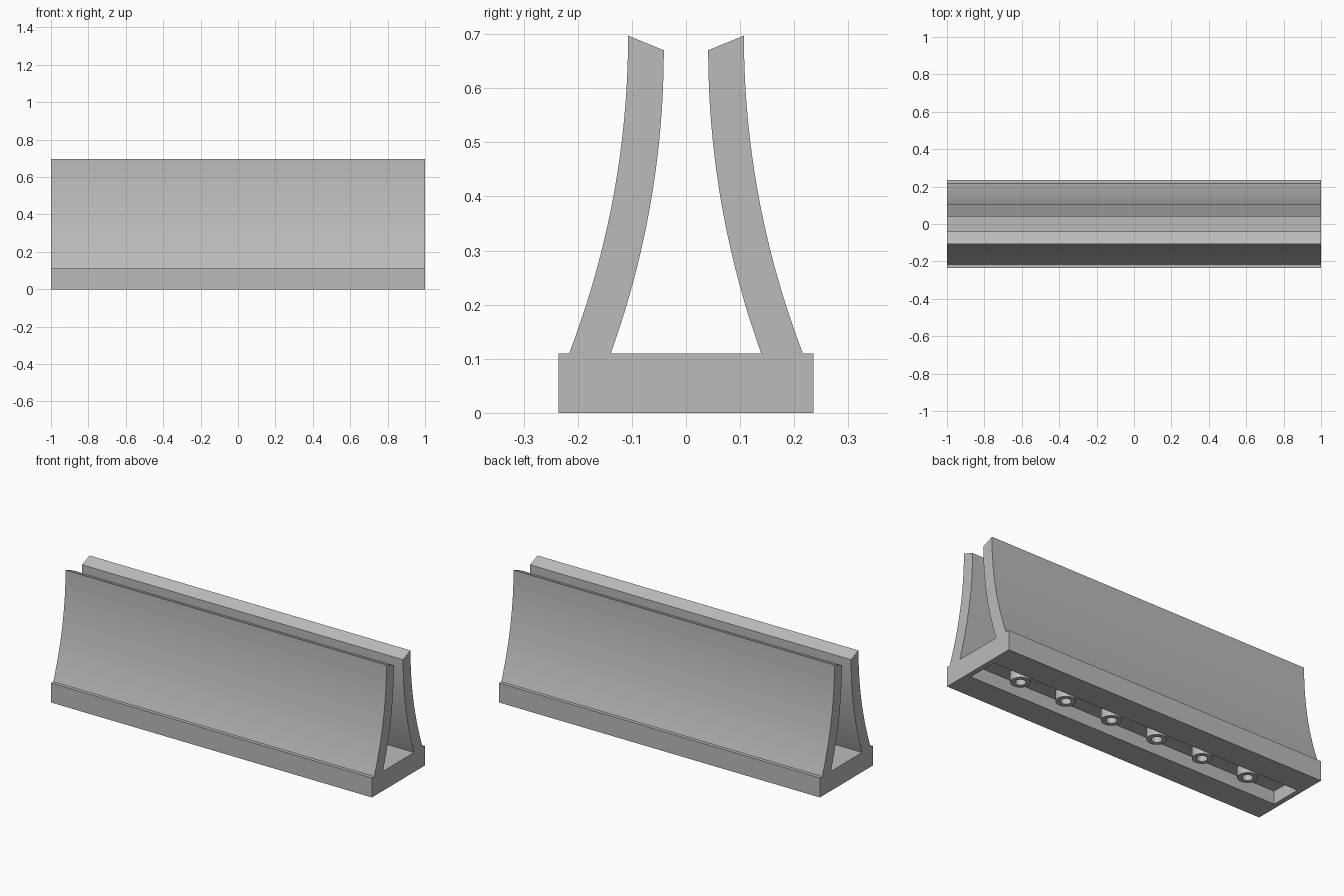
import bpy, bmesh, math
from mathutils import Vector

cube = bpy.data.objects.get("Cube")
if cube:
    bpy.data.objects.remove(cube, do_unlink=True)

grey = bpy.data.materials.new("plain grey")
grey.use_nodes = True
colour = (0.5, 0.5, 0.5, 1)
grey.diffuse_color = colour
grey.node_tree.nodes["Principled BSDF"].inputs["Base Color"].default_value = colour

BASE_TOP = 0.11
HALF_WIDTH = 0.236
CEILING = 0.073


def finish(bm, name):
    bmesh.ops.recalc_face_normals(bm, faces=bm.faces)
    mesh = bpy.data.meshes.new(name)
    bm.to_mesh(mesh)
    bm.free()
    mesh.materials.append(grey)
    obj = bpy.data.objects.new(name, mesh)
    bpy.context.collection.objects.link(obj)
    bpy.ops.object.select_all(action="DESELECT")
    obj.select_set(True)
    bpy.context.view_layer.objects.active = obj
    bpy.ops.object.shade_smooth_by_angle(angle=math.radians(25))
    return obj


def arc(y_top, z_top, y_foot, steps=24):
    """Circular flare, upright at the top and spreading to the foot."""
    dy, dz = y_foot - y_top, z_top - BASE_TOP
    radius = (dy * dy + dz * dz) / (2 * dy)
    sweep = math.asin(dz / radius)
    angles = [sweep * i / steps for i in range(steps + 1)]
    return [(y_top + radius * (1 - math.cos(a)), z_top - radius * math.sin(a))
            for a in angles]


def wall(name, side):
    """Flared wall with a slanted top edge, running the whole length."""
    outline = arc(0.107, 0.697, 0.216) + arc(0.041, 0.67, 0.139)[::-1]
    bm = bmesh.new()
    end = bm.faces.new([bm.verts.new((-1, side * y, z)) for y, z in outline])
    made = bmesh.ops.extrude_face_region(bm, geom=[end])["geom"]
    moved = [v for v in made if isinstance(v, bmesh.types.BMVert)]
    bmesh.ops.translate(bm, verts=moved, vec=(2, 0, 0))
    return finish(bm, name)


def base():
    """Block with a long recess sunk into its underside."""
    bm = bmesh.new()
    bmesh.ops.create_cube(bm, size=2)
    for v in bm.verts:
        v.co = (v.co.x, v.co.y * HALF_WIDTH, BASE_TOP if v.co.z > 0 else 0)
    bm.normal_update()
    under = min(bm.faces, key=lambda f: f.calc_center_median().z)
    bmesh.ops.inset_individual(bm, faces=[under], thickness=0.04)
    for v in under.verts:
        v.co.y = math.copysign(0.088, v.co.y)
    made = bmesh.ops.extrude_face_region(bm, geom=[under])["geom"]
    for v in made:
        if isinstance(v, bmesh.types.BMVert):
            v.co.z = CEILING
    if under.is_valid:
        bm.faces.remove(under)
    return finish(bm, "base")


def tube(name, x):
    """Hollow peg hanging from the recess ceiling."""
    bm = bmesh.new()
    section = [(0.027, CEILING), (0.027, 0.02), (0.051, 0.02), (0.051, CEILING)]
    verts = [bm.verts.new((x + r, 0, z)) for r, z in section]
    edges = [bm.edges.new(pair) for pair in zip(verts, verts[1:])]
    bmesh.ops.spin(bm, geom=verts + edges, cent=Vector((x, 0, 0)), axis=(0, 0, 1),
                   angle=math.tau, steps=32)
    bmesh.ops.remove_doubles(bm, verts=bm.verts, dist=0.0005)
    return finish(bm, name)


base()
wall("front_wall", -1)
wall("back_wall", 1)
for i in range(6):
    tube(f"underside_tube_{i + 1}", (i - 2.5) * 0.291)
